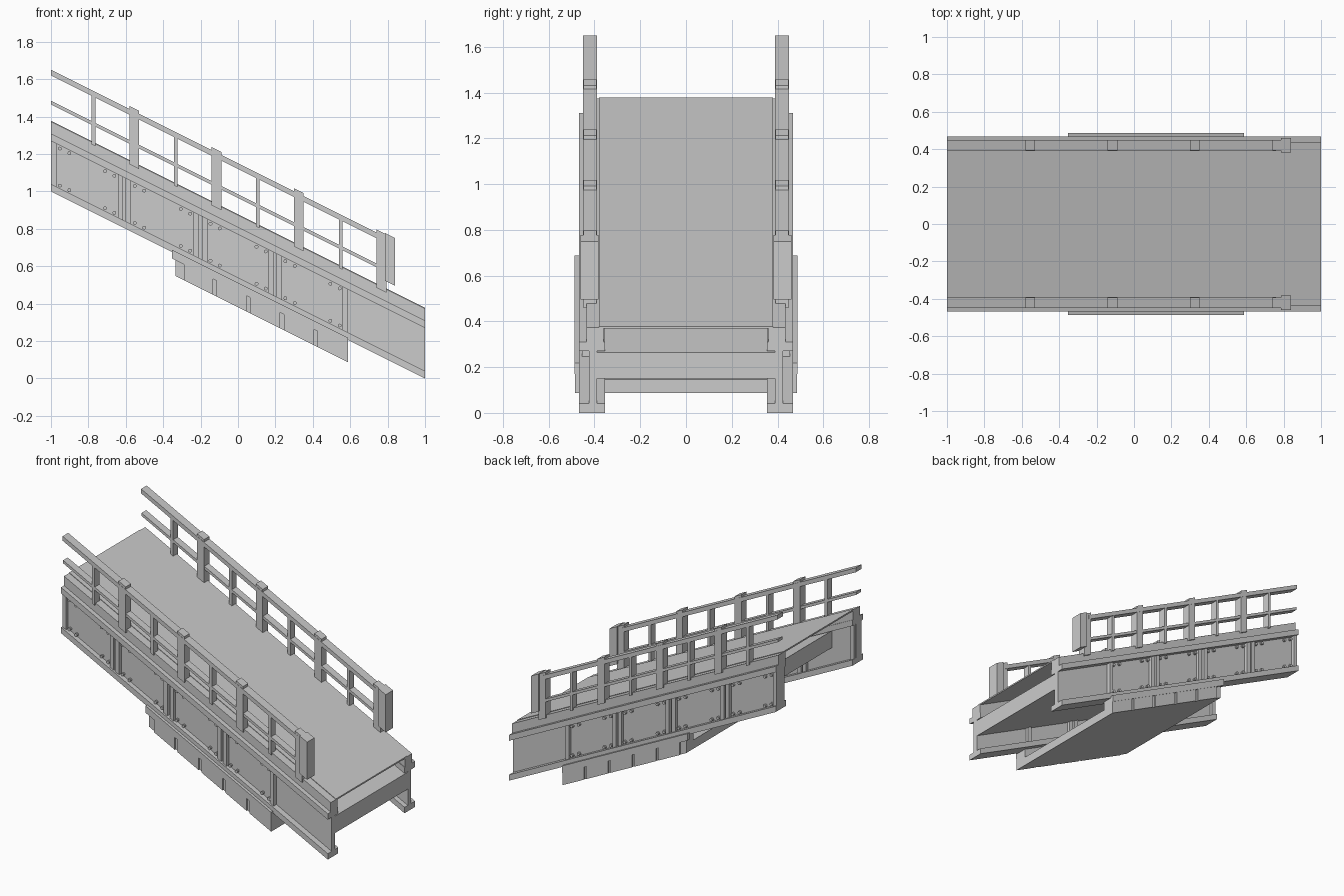
import bpy, bmesh
from mathutils import Matrix, Vector

cube = bpy.data.objects.get("Cube")
if cube:
    bpy.data.objects.remove(cube, do_unlink=True)

steel = bpy.data.materials.new("grey_steel")
steel.use_nodes = True
GREY = (0.6, 0.6, 0.6, 1)
steel.diffuse_color = GREY
steel.node_tree.nodes["Principled BSDF"].inputs["Base Color"].default_value = GREY


def ground_line(x):
    """Height of the girder underside along the slope."""
    return 0.5 - 0.5 * x


def add_box(bm, x, y, h):
    """Box with upright ends whose top and bottom follow the slope."""
    verts = bmesh.ops.create_cube(bm, size=1)["verts"]
    for v in verts:
        px, py, ph = (r[0] if c < 0 else r[1] for r, c in zip((x, y, h), v.co))
        v.co = Vector((px, py, ground_line(px) + ph))


def add_bolt(bm, x, y, h):
    turn = Matrix.Rotation(1.5708, 4, 'X')
    place = Matrix.Translation((x, y, ground_line(x) + h))
    bmesh.ops.create_cone(bm, cap_ends=True, segments=10, radius1=0.01,
                          radius2=0.01, depth=0.02, matrix=place @ turn)


def finish(name, bm):
    bmesh.ops.recalc_face_normals(bm, faces=bm.faces)
    mesh = bpy.data.meshes.new(name)
    bm.to_mesh(mesh)
    bm.free()
    mesh.materials.append(steel)
    ob = bpy.data.objects.new(name, mesh)
    bpy.context.collection.objects.link(ob)


def part(name, boxes, bolts=(), both_sides=True):
    """One object per side, mirrored across y when needed."""
    sides = ((1, "back_"), (-1, "front_")) if both_sides else ((1, ""),)
    for s, prefix in sides:
        bm = bmesh.new()
        for x, y, h in boxes:
            add_box(bm, x, sorted((s * y[0], s * y[1])), h)
        for x, y, h in bolts:
            add_bolt(bm, x, s * y, h)
        finish(prefix + name, bm)


FULL = (-1, 1)

# Thin sloping deck, its edge curbs and the beam hidden below it
part("deck", [(FULL, (-0.38, 0.38), (0.368, 0.378))], both_sides=False)
part("curb", [(FULL, (0.36, 0.435), (0.31, 0.374))])
part("under_deck_beam", [((-0.82, 1), (-0.39, 0.39), (0.15, 0.265))],
     both_sides=False)

# I-section side girders
part("girder", [(FULL, (0.355, 0.467), (0, 0.04)),
                (FULL, (0.39, 0.425), (0.04, 0.27)),
                (FULL, (0.355, 0.467), (0.27, 0.31))])

# Web stiffeners, in pairs between the panels
stiffeners = [-0.985, -0.628, -0.588, -0.225, -0.178, 0.178, 0.22, 0.572]
part("stiffeners", [((x - 0.014, x + 0.014), (0.37, 0.455), (0.04, 0.27))
                    for x in stiffeners])

# Bolted cover panels
panels = [(-0.97, -0.645), (-0.57, -0.24), (-0.165, 0.165), (0.235, 0.56)]
bolts = [(x, 0.44, h) for a, b in panels
         for x in (a + 0.018, a + 0.068, b - 0.066, b - 0.016)
         for h in (0.055, 0.253)]
part("bolted_panels", [(p, (0.42, 0.433), (0.04, 0.27)) for p in panels], bolts)

# Handrails: top and middle bars, broad and slim posts
part("handrail", [((-1, 0.76), (0.39, 0.45), (0.62, 0.65)),
                  ((-1, 0.76), (0.395, 0.445), (0.465, 0.485))])
part("broad_posts", [((x - 0.026, x + 0.026), (0.392, 0.448), (0.355, 0.667))
                     for x in (-0.555, -0.115, 0.325, 0.767)])
part("slim_posts", [((x - 0.01, x + 0.01), (0.395, 0.445), (0.36, 0.63))
                    for x in (-0.773, -0.333, 0.106, 0.549)])
part("end_post", [((0.785, 0.84), (0.382, 0.46), (0.415, 0.67))])

# Tray hung beneath the girders
TRAY = (-0.335, 0.588)
part("tray_floor", [(TRAY, (-0.475, 0.475), (-0.12, -0.06))], both_sides=False)
part("tray_wall", [(TRAY, (0.4, 0.475), (-0.06, 0)),
                   ((-0.352, 0.588), (0.46, 0.487), (-0.035, 0.012))])

# Tray side plates separated by slots
edges = [-0.3, -0.125, 0.055, 0.235, 0.415, 0.588]
part("tray_plates", [((a + 0.01, b - (0.01 if b < 0.5 else 0)), (0.47, 0.485),
                      (-0.12, -0.035)) for a, b in zip(edges, edges[1:])])
